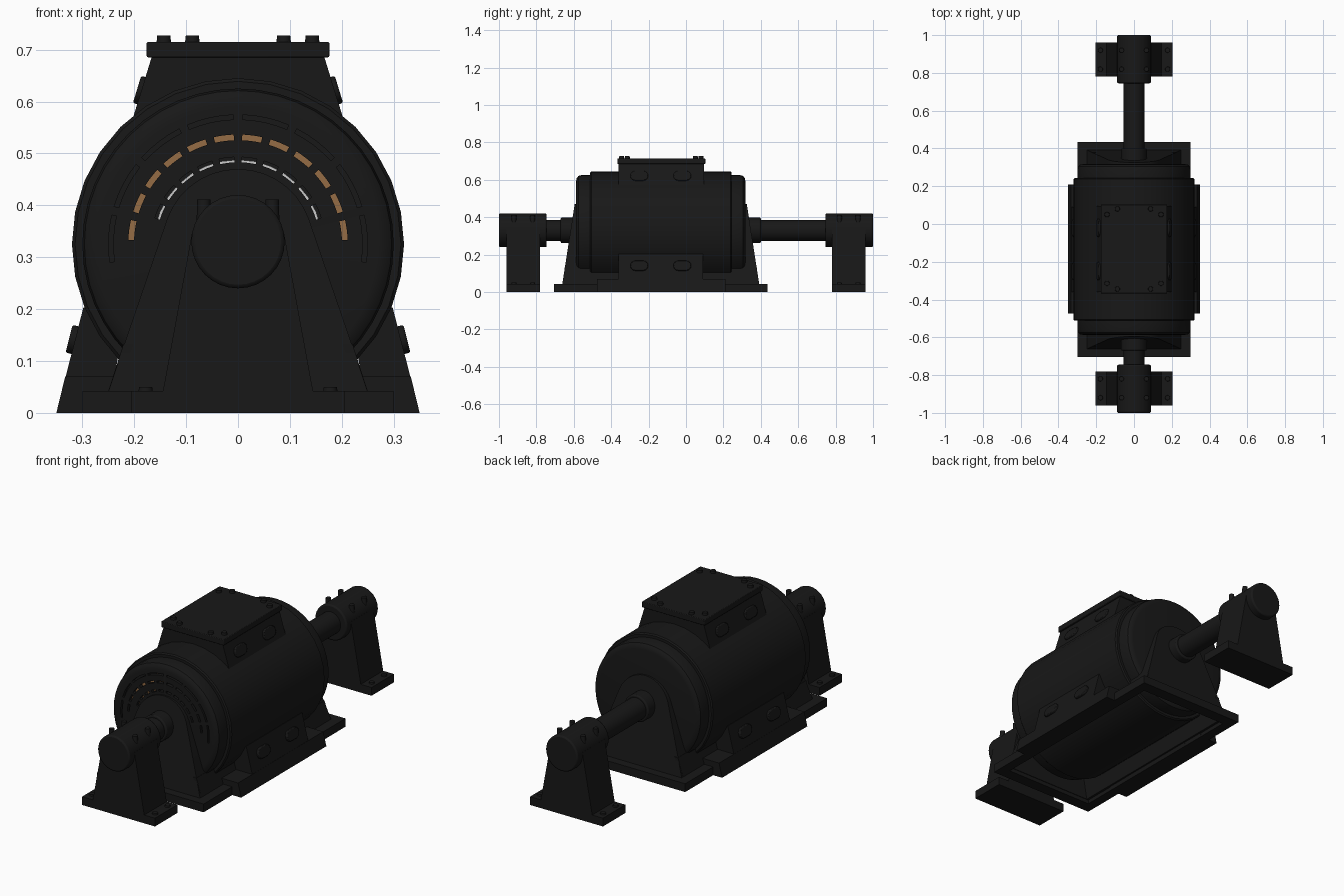
import bpy, bmesh
from math import sin, cos, pi, radians
from mathutils import Matrix, Vector

if "Cube" in bpy.data.objects:
    bpy.data.objects.remove(bpy.data.objects["Cube"])

ZC = 0.33          # shaft height
ZB = 0.325         # body axis height
MID = -0.135       # y centre of the motor body


def material(name, rgb):
    m = bpy.data.materials.new(name)
    m.diffuse_color = (*rgb, 1)
    m.use_nodes = True
    m.node_tree.nodes["Principled BSDF"].inputs["Base Color"].default_value = m.diffuse_color
    return m


DARK = material("dark_paint", (0.009, 0.009, 0.009))
COPPER = material("copper", (0.30, 0.15, 0.06))
STEEL = material("bright_steel", (0.6, 0.6, 0.6))


def finish(name, bm, mat=DARK, bevel=0.0):
    bmesh.ops.recalc_face_normals(bm, faces=bm.faces)
    me = bpy.data.meshes.new(name)
    bm.to_mesh(me)
    bm.free()
    ob = bpy.data.objects.new(name, me)
    bpy.context.collection.objects.link(ob)
    me.materials.append(mat)
    if bevel:
        b = ob.modifiers.new("bevel", 'BEVEL')
        b.width, b.segments = bevel, 2
        b.limit_method, b.angle_limit = 'ANGLE', radians(40)
    return ob


def revolve(name, profile, z, mat=DARK, n=32):
    """Closed (radius, y) profile turned about a y-parallel axis."""
    bm = bmesh.new()
    rings = [[bm.verts.new((r * cos(2 * pi * i / n), y, z + r * sin(2 * pi * i / n)))
              for r, y in profile] for i in range(n)]
    m = len(profile)
    for i in range(n):
        a, b = rings[i], rings[(i + 1) % n]
        for j in range(m):
            k = (j + 1) % m
            bm.faces.new((a[j], a[k], b[k], b[j]))
    return finish(name, bm, mat)


def add_prism(bm, pts, y0, y1):
    """Extrude an x-z outline along y; y0 / y1 may be functions of z."""
    f0 = y0 if callable(y0) else lambda z: y0
    f1 = y1 if callable(y1) else lambda z: y1
    a = [bm.verts.new((x, f0(z), z)) for x, z in pts]
    b = [bm.verts.new((x, f1(z), z)) for x, z in pts]
    bm.faces.new(a)
    bm.faces.new(b[::-1])
    for i in range(len(pts)):
        j = (i + 1) % len(pts)
        bm.faces.new((a[i], a[j], b[j], b[i]))


def prism(name, pts, y0, y1, mat=DARK, bevel=0.0):
    bm = bmesh.new()
    add_prism(bm, pts, y0, y1)
    return finish(name, bm, mat, bevel)


def rect(x0, x1, z0, z1):
    return [(x0, z0), (x1, z0), (x1, z1), (x0, z1)]


def cylinder(name, r, y0, y1, z, mat=DARK, n=32, bevel=0.0):
    pts = [(r * cos(2 * pi * i / n), z + r * sin(2 * pi * i / n)) for i in range(n)]
    return prism(name, pts, y0, y1, mat, bevel)


def bolts(name, spots, r, h):
    bm = bmesh.new()
    for p in spots:
        bmesh.ops.create_cone(bm, cap_ends=True, segments=12, radius1=r, radius2=r * 0.9,
                              depth=h, matrix=Matrix.Translation(Vector(p) + Vector((0, 0, h / 2))))
    return finish(name, bm)


def mirror_y(y, side):
    return y if side < 0 else 2 * MID - y


# stator body and windings
revolve("stator_body", [(0.225, -0.512), (0.314, -0.512), (0.32, -0.506), (0.32, 0.238),
                        (0.314, 0.244), (0.225, 0.244)], ZB)
revolve("winding_coil", [(0.185, -0.55), (0.222, -0.55), (0.222, 0.28), (0.185, 0.28)], ZB, COPPER)
cylinder("rotor", 0.163, -0.42, 0.15, ZB, STEEL)

# end caps
caps = []
for side, label in ((-1, "front"), (1, "back")):
    prof = [(0.04, -0.587), (0.27, -0.587), (0.285, -0.584), (0.296, -0.575), (0.30, -0.56),
            (0.30, -0.505), (0.28, -0.505), (0.28, -0.567), (0.04, -0.567)]
    caps.append(revolve(label + "_end_cap", [(r, mirror_y(y, side)) for r, y in prof], ZB, n=48))

# ventilation slots cut through the front cap
bm = bmesh.new()
for r, w, count, start, pitch, span in ((0.245, 0.009, 8, -10, 25, 21),
                                        (0.206, 0.011, 12, 0, 15, 10.5),
                                        (0.163, 0.010, 10, 15, 15, 10)):
    for k in range(count):
        c = start + pitch * (k + 0.5)
        angs = [radians(c + span * (t / 4 - 0.5)) for t in range(5)]
        arc = [((r + w / 2) * cos(a), ZB + (r + w / 2) * sin(a)) for a in angs]
        arc += [((r - w / 2) * cos(a), ZB + (r - w / 2) * sin(a)) for a in reversed(angs)]
        add_prism(bm, arc, -0.62, -0.555)
cutter = finish("slot_cutter", bm)
cutter.hide_render = True
cut = caps[0].modifiers.new("slots", 'BOOLEAN')
cut.object, cut.operation, cut.solver = cutter, 'DIFFERENCE', 'EXACT'
bpy.context.view_layer.objects.active = caps[0]
bpy.ops.object.modifier_apply(modifier="slots")
bpy.data.objects.remove(cutter)

# arched end supports (hollow below), hubs and base end plates
arch = [(-0.220, 0.13), (0.220, 0.13)] + [
    (0.145 * cos(a), ZB + 0.145 * sin(a)) for a in [radians(20 + 10 * i) for i in range(15)]]
skirt = [(-0.257, 0.02), (0.257, 0.02), (0.220, 0.13), (-0.220, 0.13)]
for side, label in ((-1, "front"), (1, "back")):
    lean = lambda z, s=side: mirror_y(-0.668 + 0.155 * z, s)
    back = lambda z, s=side: mirror_y(-0.645 + 0.155 * z, s)
    prism(label + "_support", arch, lean, mirror_y(-0.575, side))
    prism(label + "_support_skirt", skirt, lean, back)
    prism(label + "_base_plate", rect(-0.30, 0.30, 0, 0.042),
          mirror_y(-0.705, side), mirror_y(-0.645, side))
    cylinder(label + "_hub", 0.068, mirror_y(-0.58, side), mirror_y(-0.67, side), ZC, bevel=0.006)

# base rails, side walls and feet
for s, label in ((-1, "left"), (1, "right")):
    prism(label + "_base_rail", rect(s * 0.25, s * 0.30, 0, 0.042), -0.65, 0.38)
    prism(label + "_side_wall", [(s * 0.238, 0.02), (s * 0.257, 0.02), (s * 0.221, 0.132),
                                 (s * 0.202, 0.132)], -0.65, 0.38)
    prism(label + "_foot_pad", [(s * 0.25, 0), (s * 0.35, 0), (s * 0.333, 0.07), (s * 0.24, 0.07)],
          -0.475, 0.21)
    prism(label + "_foot", [(s * 0.25, 0), (s * 0.35, 0), (s * 0.298, 0.203), (s * 0.28, 0.203),
                            (s * 0.23, 0.115)], -0.36, 0.09)

# terminal box with lid
prism("terminal_box", [(-0.205, 0.56), (0.205, 0.56), (0.165, 0.69), (-0.165, 0.69)], -0.36, 0.095)
prism("terminal_lid", rect(-0.176, 0.176, 0.685, 0.715), -0.367, 0.103, bevel=0.003)
bolts("lid_bolts", [(sx * x, y, 0.714) for sx in (-1, 1)
                    for x, y in ((0.088, 0.08), (0.143, 0.05), (0.088, -0.344), (0.143, -0.314))],
      0.014, 0.013)

# oval cover plates on the box and feet
for s, label in ((-1, "left"), (1, "right")):
    for x, z, tilt, part in ((0.183, 0.62, 17, "box"), (0.314, 0.14, 14, "foot")):
        for y in (-0.25, -0.02):
            bm = bmesh.new()
            ends = [(c + 0.0275 * sin(a), 0.0275 * cos(a)) for c, a0 in ((0.02, 0), (-0.02, pi))
                    for a in [a0 + pi * i / 8 for i in range(9)]]
            add_prism(bm, ends, -0.012, 0.012)
            # lay the plate against the sloping side
            turn = Matrix.Rotation(-s * radians(tilt), 4, 'Y') @ Matrix.Rotation(pi / 2, 4, 'Z')
            bmesh.ops.transform(bm, verts=bm.verts,
                                matrix=Matrix.Translation((s * x, y, z)) @ turn)
            finish(f"{label}_{part}_cover", bm, bevel=0.004)

# shaft
cylinder("shaft", 0.056, -0.80, 0.80, ZC)

# outboard bearing pedestals
for s, label in ((-1, "front"), (1, "back")):
    y0, y1 = s * 0.78, s * 0.96
    prism(label + "_pedestal_base", rect(-0.205, 0.205, 0, 0.042), y0, y1)
    prism(label + "_pedestal", [(-0.145, 0.04), (0.145, 0.04), (0.089, 0.345), (-0.089, 0.345)],
          y0, y1)
    cylinder(label + "_bearing", 0.09, s * 0.745, s * 1.0, ZC, bevel=0.007)
    bolts(label + "_bearing_bolts", [(x, s * y, 0.365) for x in (-0.066, 0.066)
                                     for y in (0.82, 0.92)], 0.014, 0.046)
    bolts(label + "_pedestal_bolts", [(x, s * y, 0.04) for x in (-0.178, 0.178)
                                      for y in (0.82, 0.92)], 0.014, 0.010)

# smooth shading with crisp edges
for ob in bpy.context.scene.objects:
    ob.select_set(True)
bpy.context.view_layer.objects.active = caps[0]
bpy.ops.object.shade_smooth_by_angle(angle=radians(35))
